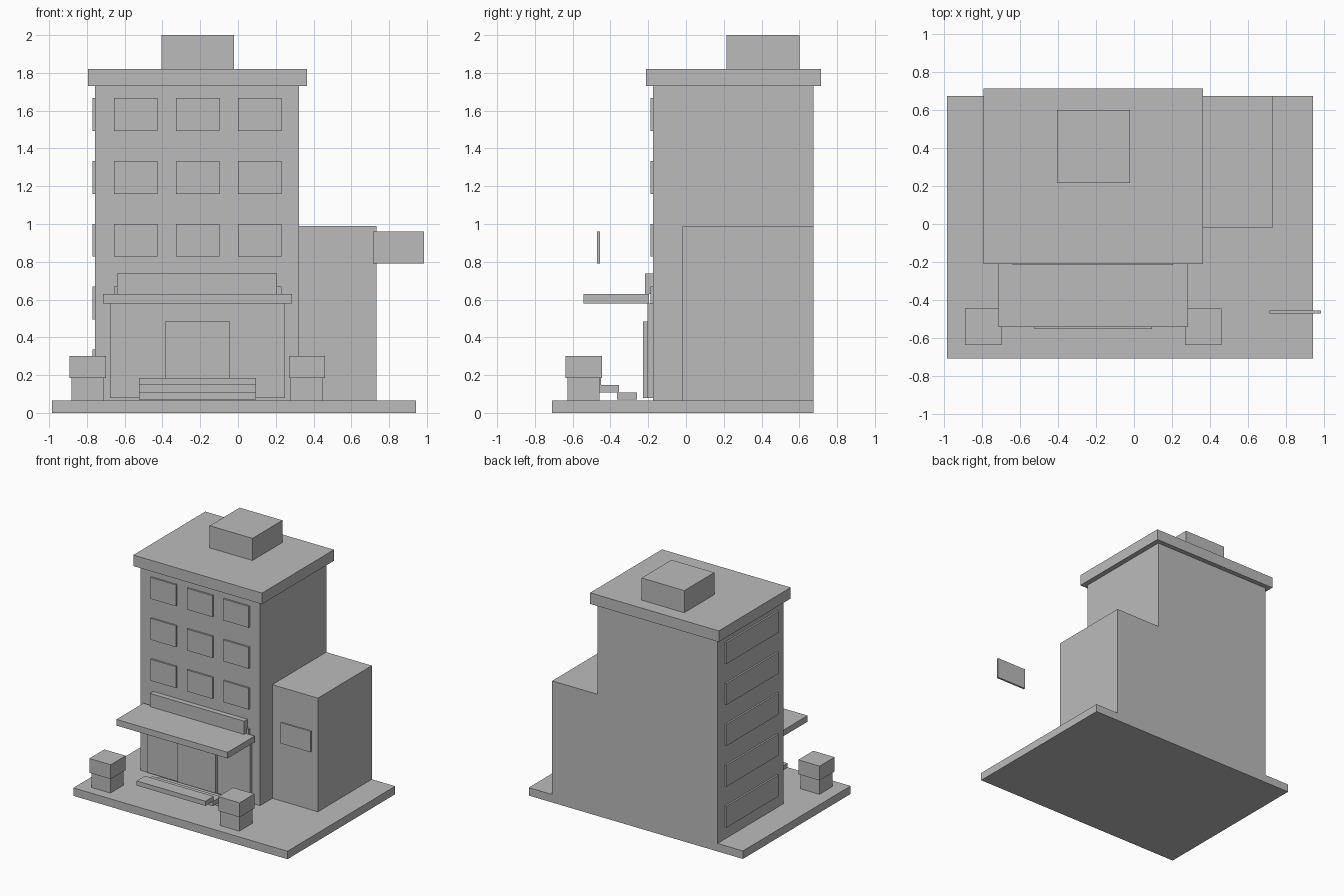
import bpy
import bmesh

old = bpy.data.objects.get("Cube")
if old:
    bpy.data.objects.remove(old, do_unlink=True)

# Single plain colour for the whole building
GREY = (0.5, 0.5, 0.5, 1.0)
grey = bpy.data.materials.new("plain_grey")
grey.use_nodes = True
grey.diffuse_color = GREY
grey.node_tree.nodes["Principled BSDF"].inputs["Base Color"].default_value = GREY


def box(name, xs, ys, zs):
    """Flat-faced block spanning the given x, y and z ranges."""
    bm = bmesh.new()
    bmesh.ops.create_cube(bm, size=1)
    for v in bm.verts:
        v.co = [r[0] if c < 0 else r[1] for c, r in zip(v.co, (xs, ys, zs))]
    mesh = bpy.data.meshes.new(name)
    bm.to_mesh(mesh)
    bm.free()
    mesh.materials.append(grey)
    obj = bpy.data.objects.new(name, mesh)
    bpy.context.collection.objects.link(obj)
    return obj


GROUND = 0.065
WALL = -0.175   # front wall of the tower
SIDE = -0.757   # windowed side wall of the tower
BACK = 0.675

# Main masses
box("base_slab", (-0.985, 0.943), (-0.71, BACK), (0, GROUND))
box("tower", (SIDE, 0.322), (WALL, BACK), (GROUND, 1.73))
box("roof_slab", (-0.795, 0.364), (-0.211, 0.714), (1.73, 1.82))
box("roof_box", (-0.405, -0.02), (0.215, 0.6), (1.82, 2.0))
box("annex", (0.322, 0.732), (-0.018, BACK), (GROUND, 0.99))

# Windows: wide ones on the side at every floor, three at the front above the lobby
for floor in range(5):
    z = 0.248 + floor * 0.333
    zs = (z - 0.087, z + 0.087)
    box(f"side_window_{floor}", (SIDE - 0.014, SIDE), (-0.09, 0.578), zs)
    if floor:
        for col in range(3):
            x = -0.542 + col * 0.328
            box(f"front_window_{floor}_{col}", (x - 0.115, x + 0.115), (WALL - 0.014, WALL), zs)

# Entrance
box("lobby_front", (-0.677, 0.25), (-0.205, WALL), (0.08, 0.58))
box("door", (-0.387, -0.042), (-0.228, -0.205), (0.08, 0.483))
box("canopy", (-0.715, 0.286), (-0.542, -0.195), (0.58, 0.63))
box("fascia_board", (-0.641, 0.207), (-0.217, WALL), (0.63, 0.738))

# Entrance steps
for i in range(3):
    y, z = -0.312 - i * 0.095, 0.07 + i * 0.039
    box(f"step_{i}", (-0.524, 0.096), (y - 0.053, y + 0.053), (z, z + 0.038))

# Planters either side of the entrance
for side, x in (("right", -0.795), ("left", 0.365)):
    box(f"{side}_planter_pot", (x - 0.086, x + 0.086), (-0.628, -0.458), (GROUND, 0.185))
    box(f"{side}_planter_hedge", (x - 0.096, x + 0.096), (-0.638, -0.446), (0.185, 0.302))

# Hanging panel
box("sign_panel", (0.714, 0.985), (-0.472, -0.456), (0.79, 0.96))
